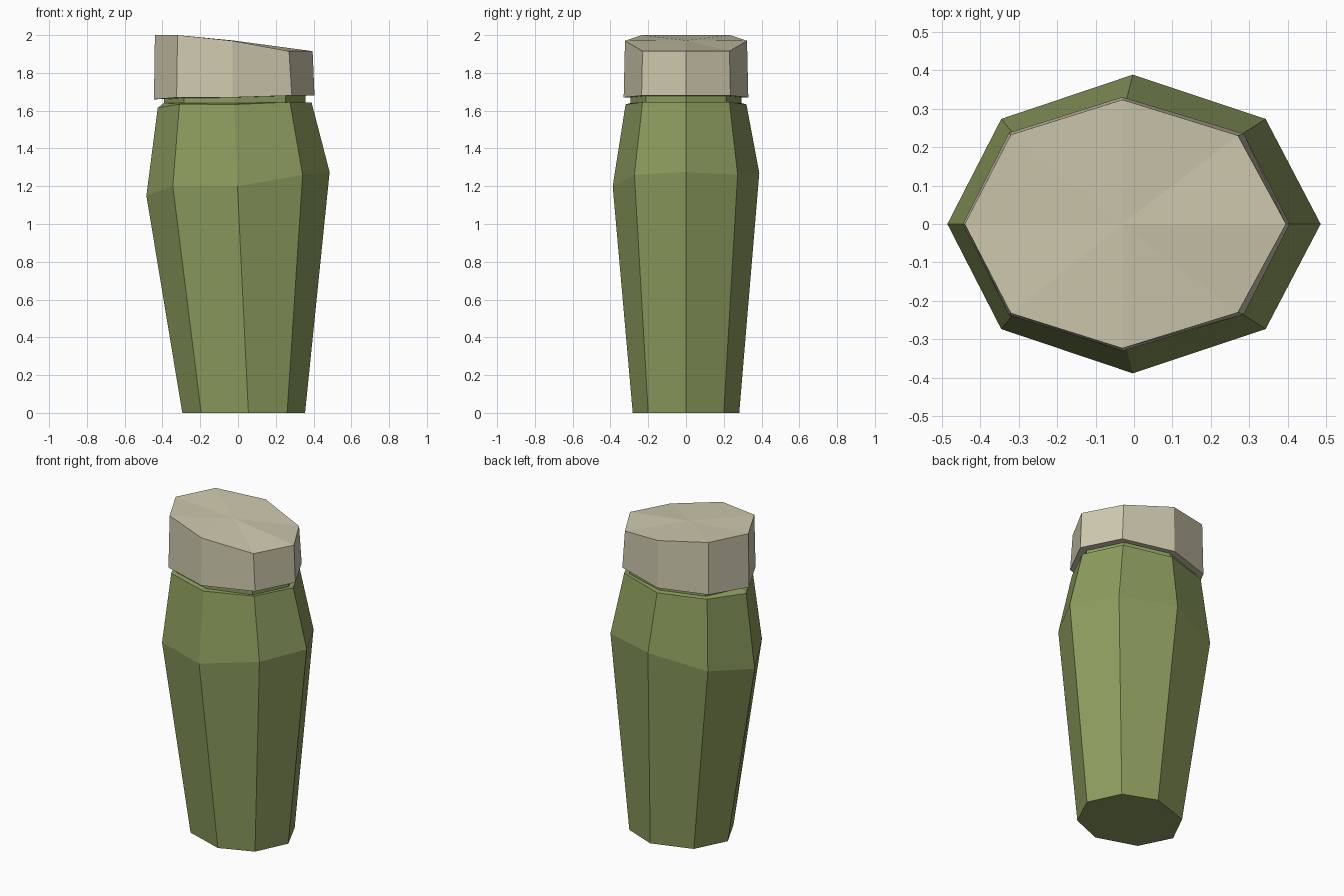
import bpy, bmesh

if "Cube" in bpy.data.objects:
    bpy.data.objects.remove(bpy.data.objects["Cube"])


def ring(half, back_dz=0.0):
    """Eight-sided loop from five points (right to left along the front), mirrored to the back."""
    back = [(x, -y, z + (back_dz if i == 1 else 0)) for i, (x, y, z) in enumerate(half[3:0:-1])]
    return half + back


def inset(loop, s, z):
    cx = (loop[0][0] + loop[4][0]) / 2
    return [(cx + (x - cx) * s, y * s, z) for x, y, _ in loop]


def loft(name, loops, color, top_centre=None):
    bm = bmesh.new()
    rows = [[bm.verts.new(p) for p in loop] for loop in loops]
    for a, b in zip(rows, rows[1:]):
        for i in range(8):
            j = (i + 1) % 8
            bm.faces.new((a[i], a[j], b[j], b[i]))
    bm.faces.new(rows[0][::-1])
    if top_centre:
        c = bm.verts.new(top_centre)
        for i in range(8):
            bm.faces.new((rows[-1][i], rows[-1][(i + 1) % 8], c))
    else:
        bm.faces.new(rows[-1])
    bmesh.ops.recalc_face_normals(bm, faces=bm.faces[:])
    mesh = bpy.data.meshes.new(name)
    bm.to_mesh(mesh)
    bm.free()
    mat = bpy.data.materials.new(name + "_paint")
    mat.diffuse_color = color
    mat.use_nodes = True
    mat.node_tree.nodes["Principled BSDF"].inputs["Base Color"].default_value = mat.diffuse_color
    mesh.materials.append(mat)
    obj = bpy.data.objects.new(name, mesh)
    bpy.context.collection.objects.link(obj)
    return obj


# Body: narrow foot, tilted widest ring, shoulder, then recessed neck
foot = ring([(.355, 0, 0), (.26, -.2, 0), (.055, -.282, 0), (-.195, -.2, 0), (-.295, 0, 0)])
waist = ring([(.485, 0, 1.275), (.342, -.273, 1.26), (-.003, -.388, 1.2),
              (-.345, -.273, 1.2), (-.485, 0, 1.15)], back_dz=.07)
shoulder = ring([(.39, 0, 1.642), (.275, -.23, 1.645), (-.02, -.32, 1.633),
                 (-.31, -.23, 1.635), (-.425, 0, 1.615)])
neck_base = inset(shoulder, .92, 1.64)
neck_top = inset(shoulder, .92, 1.70)
loft("body", [foot, waist, shoulder, neck_base, neck_top], (.26, .33, .11, 1))

# Cap: eight-sided block with a sloping top
cap_low = ring([(.405, 0, 1.68), (.285, -.235, 1.68), (-.03, -.33, 1.67),
                (-.325, -.237, 1.67), (-.445, 0, 1.66)])
cap_high = ring([(.395, 0, 1.915), (.27, -.23, 1.915), (-.03, -.323, 1.97),
                 (-.32, -.232, 2.0), (-.44, 0, 2.0)])
loft("cap", [cap_low, cap_high], (.62, .58, .42, 1), top_centre=(-.03, 0, 1.972))
